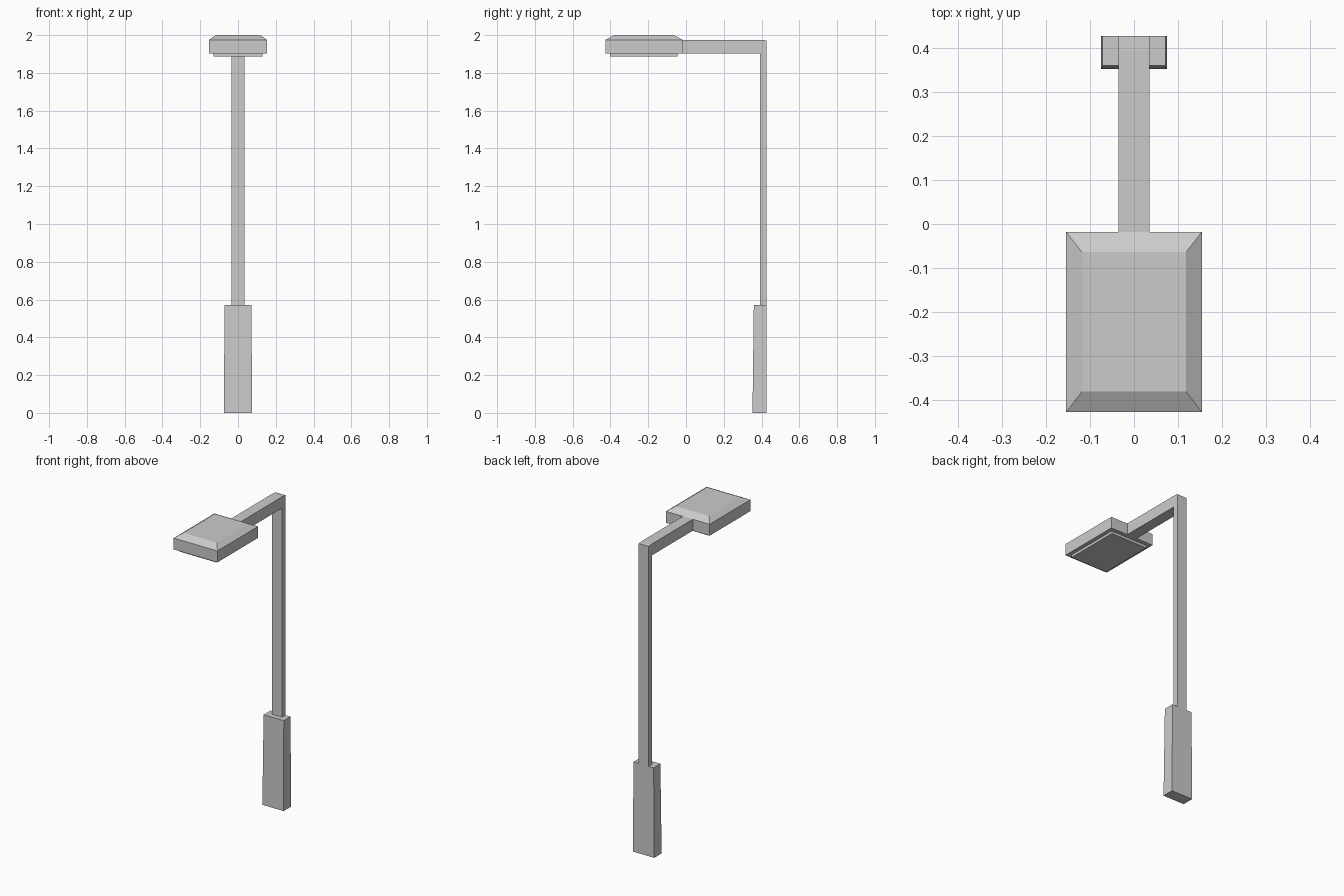
import bpy
import bmesh

cube = bpy.data.objects.get("Cube")
if cube:
    bpy.data.objects.remove(cube, do_unlink=True)

grey = bpy.data.materials.new("grey metal")
grey.use_nodes = True
GREY = (0.6, 0.6, 0.6, 1)
grey.diffuse_color = GREY
grey.node_tree.nodes["Principled BSDF"].inputs["Base Color"].default_value = GREY


def loft(name, sections):
    """Closed solid through stacked rectangles (half width, y front, y back, z front, z back)."""
    bm = bmesh.new()
    rings = []
    for w, y0, y1, z0, z1 in sections:
        corners = ((-w, y0, z0), (w, y0, z0), (w, y1, z1), (-w, y1, z1))
        rings.append([bm.verts.new(c) for c in corners])
    for low, high in zip(rings, rings[1:]):
        for i in range(4):
            j = (i + 1) % 4
            bm.faces.new((low[i], low[j], high[j], high[i]))
    bm.faces.new(rings[0][::-1])
    bm.faces.new(rings[-1])
    bmesh.ops.recalc_face_normals(bm, faces=bm.faces)
    mesh = bpy.data.meshes.new(name)
    bm.to_mesh(mesh)
    bm.free()
    mesh.materials.append(grey)
    obj = bpy.data.objects.new(name, mesh)
    bpy.context.collection.objects.link(obj)
    return obj


BACK, HEAD_BACK, POLE_FRONT = 0.427, -0.018, 0.392
ARM_LOW, ARM_TOP, POLE_HALF = 1.902, 1.975, 0.035

# Slightly tapered foot
loft("base", [(0.075, 0.352, BACK, 0, 0), (0.071, 0.359, BACK, 0.572, 0.572)])

# Upright with a slightly sloped cap
loft("pole", [(POLE_HALF, POLE_FRONT, BACK, 0.57, 0.57),
              (POLE_HALF, POLE_FRONT, BACK, ARM_TOP, 1.972)])

# Horizontal arm
loft("arm", [(POLE_HALF, HEAD_BACK, POLE_FRONT, ARM_LOW, ARM_LOW),
             (POLE_HALF, HEAD_BACK, POLE_FRONT, ARM_TOP, ARM_TOP)])

# Lamp housing with a bevelled lid
loft("lamp_head", [(0.154, -0.427, HEAD_BACK, ARM_LOW, ARM_LOW),
                   (0.154, -0.427, HEAD_BACK, ARM_TOP, ARM_TOP),
                   (0.118, -0.38, -0.064, 2, 2)])

# Light panel beneath the housing
loft("light_panel", [(0.129, -0.403, -0.044, 1.886, 1.886),
                     (0.129, -0.403, -0.044, ARM_LOW, ARM_LOW)])
